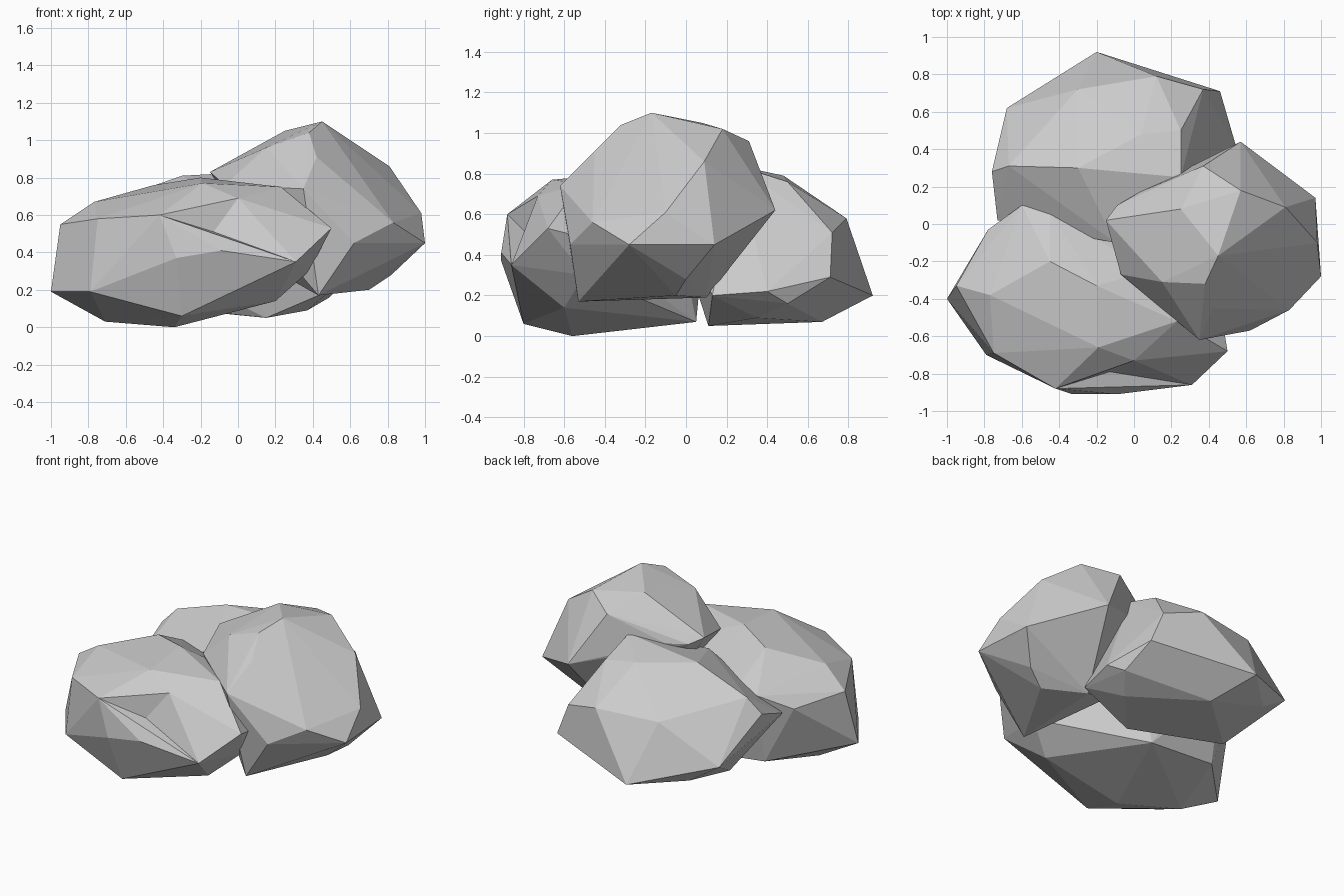
import bpy
import bmesh
import math
from mathutils import Vector


def rock(name, corners, dents=()):
    """Faceted boulder: the hull around chiselled corners, then dented facets."""
    bm = bmesh.new()
    for p in corners:
        bm.verts.new(p)
    hull = bmesh.ops.convex_hull(bm, input=bm.verts[:])
    loose = {g for g in hull["geom_interior"] + hull["geom_unused"]
             if isinstance(g, bmesh.types.BMVert) and not g.link_faces}
    bmesh.ops.delete(bm, geom=list(loose), context="VERTS")
    # merge almost flat neighbours into larger facets
    bmesh.ops.dissolve_limit(bm, angle_limit=math.radians(3),
                             verts=bm.verts[:], edges=bm.edges[:])
    bmesh.ops.recalc_face_normals(bm, faces=bm.faces[:])
    # push the facet nearest to each dent point inwards
    for d in map(Vector, dents):
        face = min(bm.faces, key=lambda f: abs(f.normal.dot(
            d - f.calc_center_median())))
        mid = bmesh.ops.poke(bm, faces=[face])["verts"][0]
        mid.co = d
        bm.normal_update()
    mesh = bpy.data.meshes.new(name)
    bm.to_mesh(mesh)
    bm.free()
    obj = bpy.data.objects.new(name, mesh)
    bpy.context.collection.objects.link(obj)
    return obj


# low boulder at the front left
rock("front_rock", [
    (-1.0, -0.4, 0.19), (-0.95, -0.33, 0.55), (-0.77, -0.38, 0.67),
    (-0.75, -0.69, 0.58), (-0.79, -0.7, 0.19), (-0.42, -0.88, 0.6),
    (-0.33, -0.91, 0.37), (-0.09, -0.91, 0.41), (0.31, -0.86, 0.35),
    (0.5, -0.68, 0.53), (0.48, -0.56, 0.5), (0.2, -0.6, 0.14),
    (-0.3, -0.8, 0.06), (-0.71, -0.4, 0.03), (-0.34, -0.56, 0.0),
    (-0.19, -0.66, 0.77), (0.0, -0.73, 0.69), (-0.2, -0.33, 0.8),
    (0.23, -0.52, 0.75), (-0.45, -0.2, 0.76), (-0.78, -0.03, 0.5),
    (-0.6, 0.1, 0.59), (-0.45, 0.07, 0.62), (-0.1, -0.05, 0.6),
    (0.08, -0.25, 0.7), (-0.6, 0.02, 0.12), (-0.1, 0.05, 0.07),
    (0.38, -0.5, 0.3)], dents=[(-0.13, -0.79, 0.51)])

# tall boulder leaning in from the right
rock("right_rock", [
    (0.45, -0.17, 1.1), (0.25, 0.08, 1.05), (0.57, 0.18, 1.02),
    (0.37, 0.31, 0.96), (0.57, 0.44, 0.62), (0.81, 0.09, 0.86),
    (0.97, 0.14, 0.45), (1.0, -0.28, 0.45), (0.98, -0.1, 0.61),
    (0.83, -0.46, 0.56), (0.62, -0.57, 0.45), (0.35, -0.62, 0.74),
    (0.42, -0.45, 0.91), (0.38, -0.32, 1.04), (0.15, -0.31, 0.96),
    (-0.15, 0.02, 0.83), (-0.09, 0.1, 0.8), (0.03, 0.17, 0.8),
    (-0.07, -0.27, 0.76), (0.43, -0.53, 0.17), (0.7, -0.05, 0.2),
    (0.82, 0.0, 0.28), (0.45, 0.1, 0.19), (0.2, 0.0, 0.3)])

# broad boulder at the back
rock("back_rock", [
    (-0.2, 0.92, 0.2), (0.12, 0.79, 0.58), (0.37, 0.72, 0.51),
    (0.46, 0.71, 0.29), (0.55, 0.4, 0.22), (0.25, 0.25, 0.84),
    (0.04, 0.48, 0.79), (0.25, 0.5, 0.76), (-0.3, 0.3, 0.81),
    (-0.67, 0.31, 0.68), (-0.76, 0.28, 0.58), (-0.73, 0.02, 0.48),
    (-0.68, 0.62, 0.33), (-0.3, 0.72, 0.57), (-0.48, 0.65, 0.2),
    (-0.05, 0.67, 0.07), (0.15, 0.11, 0.05), (0.37, 0.35, 0.09),
    (0.49, 0.5, 0.16), (-0.5, 0.25, 0.12), (-0.1, -0.1, 0.7),
    (0.5, 0.13, 0.2)])
